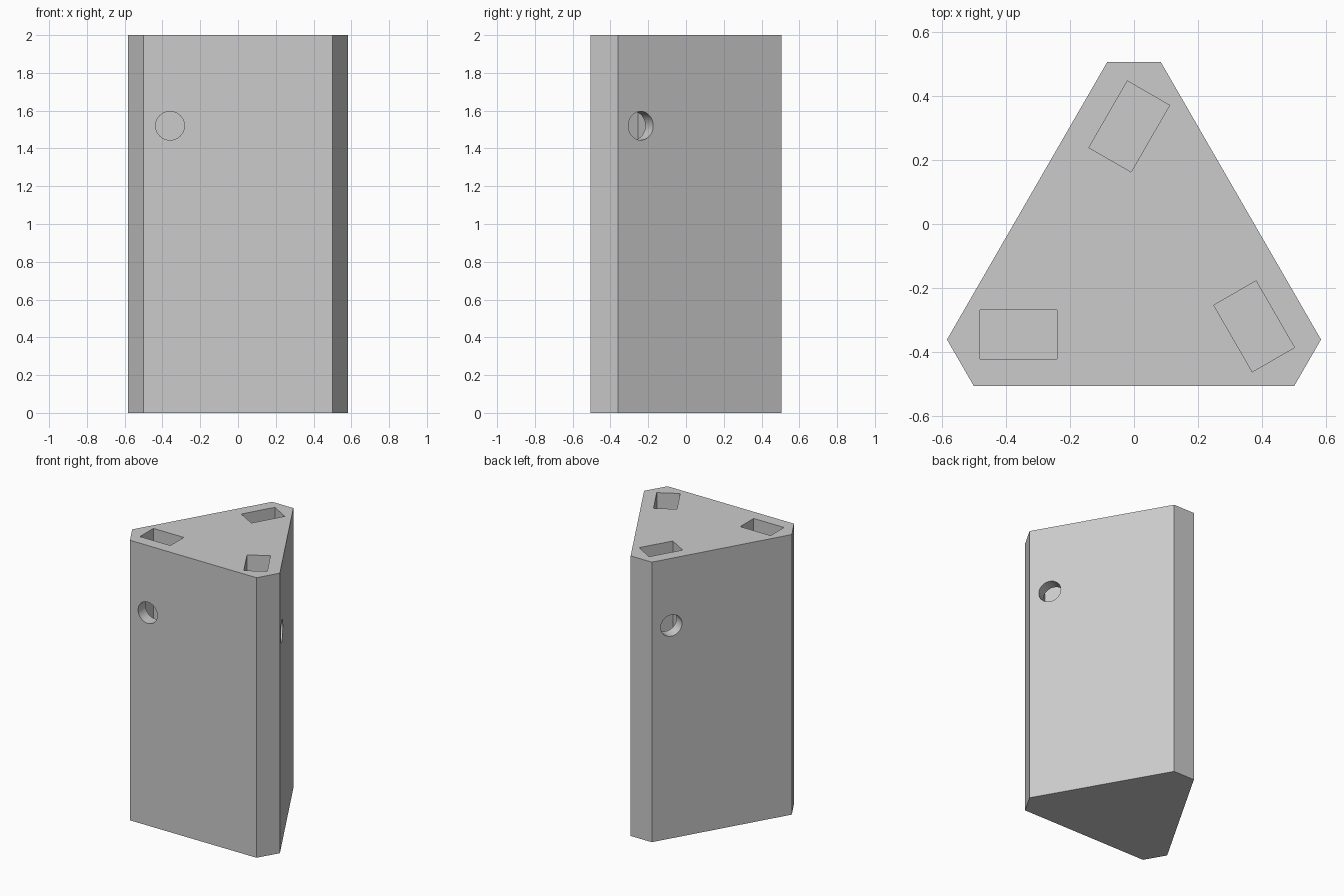
import bpy
import bmesh
from math import radians
from mathutils import Matrix, Vector

if "Cube" in bpy.data.objects:
    bpy.data.objects.remove(bpy.data.objects["Cube"], do_unlink=True)

HEIGHT = 2.0
AXIS = Vector((0, -0.12, 0))      # centre of the threefold symmetry
FLOOR = 1.0                       # bottom of the sockets
TURNS = [Matrix.Translation(AXIS) @ Matrix.Rotation(radians(a), 4, "Z")
         for a in (0, 120, 240)]

grey = bpy.data.materials.new("light grey")
grey.use_nodes = True
colour = (0.6, 0.6, 0.6, 1)
grey.diffuse_color = colour
grey.node_tree.nodes["Principled BSDF"].inputs["Base Color"].default_value = colour


def make_object(name, bm):
    bmesh.ops.recalc_face_normals(bm, faces=bm.faces)
    mesh = bpy.data.meshes.new(name)
    bm.to_mesh(mesh)
    bm.free()
    mesh.materials.append(grey)
    obj = bpy.data.objects.new(name, mesh)
    bpy.context.collection.objects.link(obj)
    return obj


# Triangular block with cut-off corners
bm = bmesh.new()
outline = [turn @ Vector((x, -0.385, 0)) for turn in TURNS for x in (-0.5, 0.5)]
base = bm.faces.new([bm.verts.new(p) for p in outline])
top = bmesh.ops.extrude_face_region(bm, geom=[base])["geom"]
bmesh.ops.translate(bm, vec=(0, 0, HEIGHT),
                    verts=[v for v in top if isinstance(v, bmesh.types.BMVert)])
block = make_object("block", bm)

# Rectangular sockets open at the top
sockets = bmesh.new()
depth = HEIGHT + 0.1 - FLOOR
for turn in TURNS:
    place = Matrix.Translation((-0.36, -0.225, FLOOR + depth / 2))
    size = Matrix.Diagonal((0.24, 0.152, depth, 1))
    bmesh.ops.create_cube(sockets, size=1, matrix=turn @ place @ size)

# Round holes running from each long side into its socket
holes = bmesh.new()
for turn in TURNS:
    place = Matrix.Translation((-0.36, -0.34, 1.52)) @ Matrix.Rotation(radians(90), 4, "X")
    bmesh.ops.create_cone(holes, cap_ends=True, segments=48, radius1=0.076,
                          radius2=0.076, depth=0.22, matrix=turn @ place)

# Cut the openings
bpy.context.view_layer.objects.active = block
block.select_set(True)
for name, cutter_mesh in (("socket_cutter", sockets), ("hole_cutter", holes)):
    cutter = make_object(name, cutter_mesh)
    mod = block.modifiers.new(name, "BOOLEAN")
    mod.operation = "DIFFERENCE"
    mod.solver = "EXACT"
    mod.object = cutter
    bpy.ops.object.modifier_apply(modifier=name)
    bpy.data.objects.remove(cutter, do_unlink=True)

bpy.ops.object.shade_smooth_by_angle(angle=radians(30))
